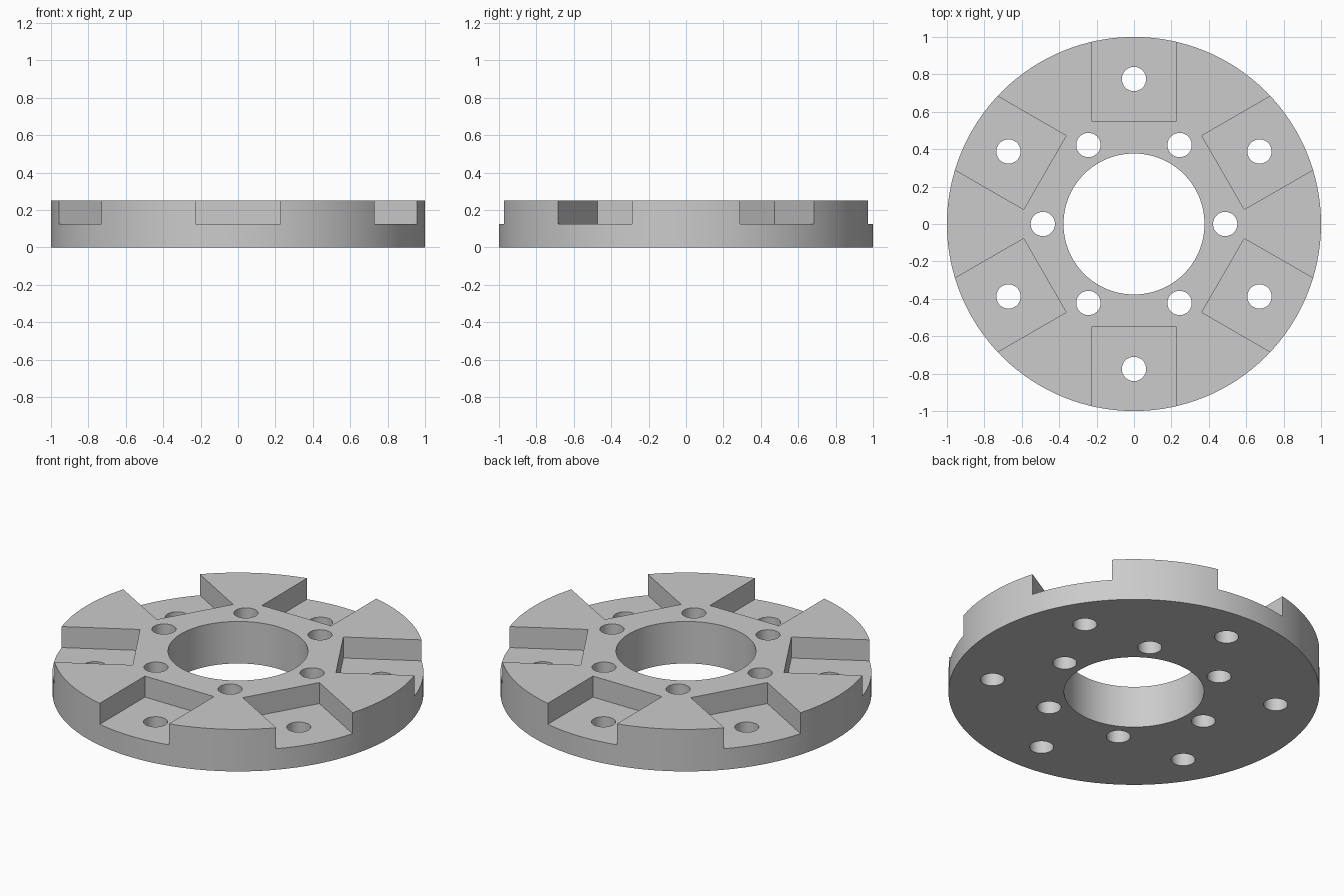
import bpy, bmesh, math
from mathutils import Matrix, Vector

if "Cube" in bpy.data.objects:
    bpy.data.objects.remove(bpy.data.objects["Cube"])

HEIGHT, FLOOR = 0.25, 0.125       # disc thickness, pocket floor height
OUTER, BORE, HOLE = 1.0, 0.377, 0.065
HALF_W, INNER = 0.2275, 0.55      # pocket half width, inner wall distance

grey = bpy.data.materials.new("machined grey")
grey.diffuse_color = (0.6, 0.6, 0.6, 1)
grey.use_nodes = True
grey.node_tree.nodes["Principled BSDF"].inputs["Base Color"].default_value = grey.diffuse_color


def add_cylinder(bm, x, y, r, z0, z1, segments):
    bmesh.ops.create_cone(bm, cap_ends=True, segments=segments, radius1=r, radius2=r,
                          depth=z1 - z0,
                          matrix=Matrix.Translation((x, y, (z0 + z1) / 2)))


def make_object(name, bm):
    mesh = bpy.data.meshes.new(name)
    bm.to_mesh(mesh)
    bm.free()
    mesh.materials.append(grey)
    ob = bpy.data.objects.new(name, mesh)
    bpy.context.collection.objects.link(ob)
    return ob


# Solid disc
bm = bmesh.new()
add_cylinder(bm, 0, 0, OUTER, 0, HEIGHT, 128)
disc = make_object("slotted_disc", bm)

# Six radial pockets open at the rim
bm = bmesh.new()
size = Vector((1.2 - INNER, 2 * HALF_W, 0.4, 1))
for i in range(6):
    spin = Matrix.Rotation(math.radians(30 + 60 * i), 4, 'Z')
    place = Matrix.Translation(((1.2 + INNER) / 2, 0, FLOOR + 0.2))
    bmesh.ops.create_cube(bm, size=1, matrix=spin @ place @ Matrix.Diagonal(size))
pockets = make_object("pocket_cutter", bm)

# Centre bore, inner bolt circle and one hole in each pocket
bm = bmesh.new()
add_cylinder(bm, 0, 0, BORE, -0.1, 0.4, 96)
for i in range(6):
    for radius, offset in ((0.4875, 0), (0.775, 30)):
        a = math.radians(60 * i + offset)
        add_cylinder(bm, radius * math.cos(a), radius * math.sin(a), HOLE, -0.1, 0.4, 40)
holes = make_object("hole_cutter", bm)

# Cut the disc
for cutter in (pockets, holes):
    cutter.hide_render = True
    mod = disc.modifiers.new(cutter.name, 'BOOLEAN')
    mod.operation, mod.solver, mod.object = 'DIFFERENCE', 'EXACT', cutter
bpy.context.view_layer.objects.active = disc
disc.select_set(True)
for name in [m.name for m in disc.modifiers]:
    bpy.ops.object.modifier_apply(modifier=name)
for cutter in (pockets, holes):
    bpy.data.objects.remove(cutter)

# Smooth round walls, sharp edges
bpy.ops.object.shade_smooth_by_angle(angle=math.radians(30))
